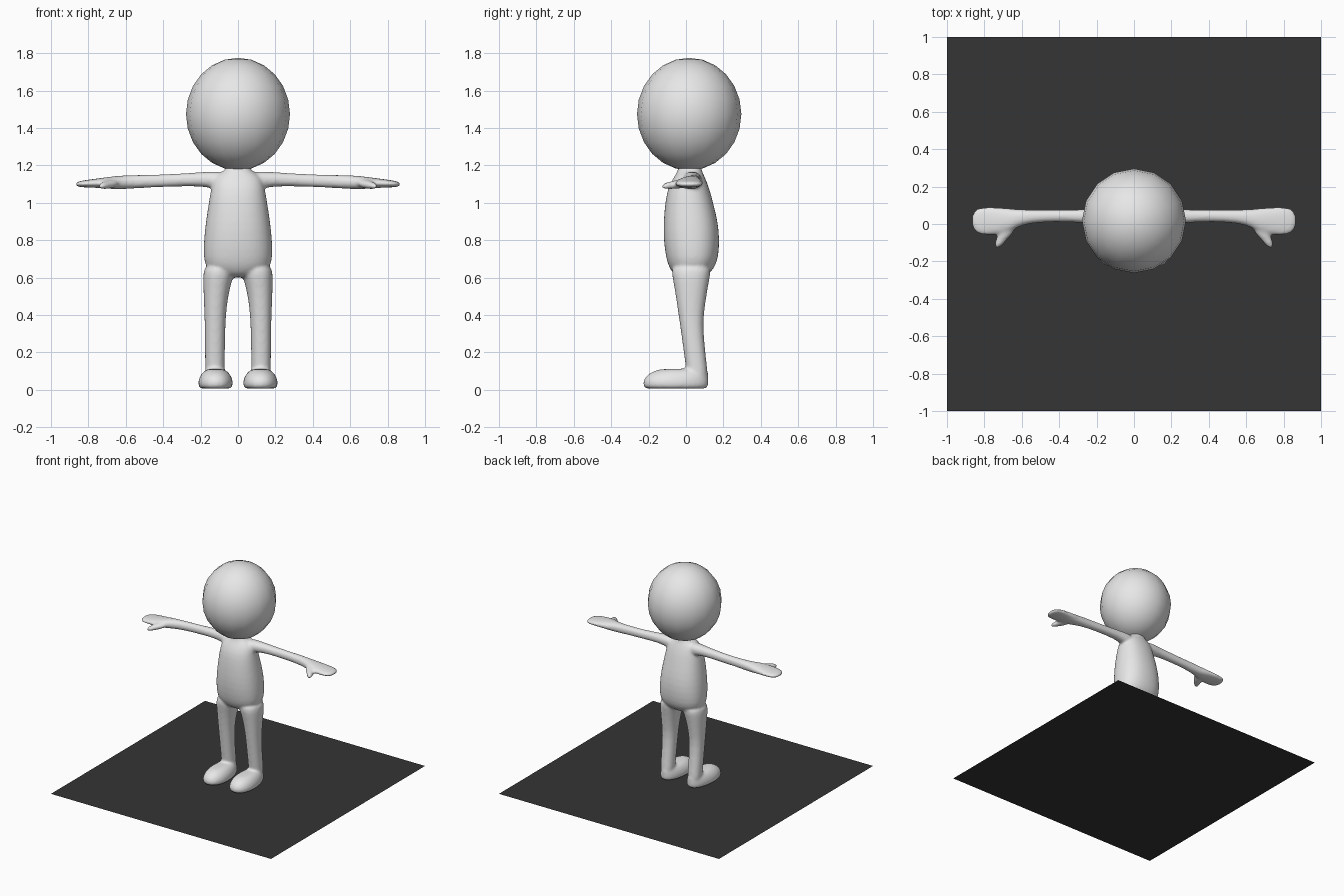
import bpy, bmesh, math
from mathutils import Vector

if "Cube" in bpy.data.objects:
    bpy.data.objects.remove(bpy.data.objects["Cube"])

def material(name, v):
    m = bpy.data.materials.new(name)
    m.diffuse_color = (v, v, v, 1)
    m.use_nodes = True
    m.node_tree.nodes["Principled BSDF"].inputs["Base Color"].default_value = m.diffuse_color
    return m

light = material("light grey", 0.8)
dark = material("dark grey", 0.035)

def finish(bm, name, mat):
    bmesh.ops.recalc_face_normals(bm, faces=bm.faces[:])
    me = bpy.data.meshes.new(name)
    bm.to_mesh(me)
    bm.free()
    me.materials.append(mat)
    ob = bpy.data.objects.new(name, me)
    bpy.context.collection.objects.link(ob)
    return ob

def loft(bm, rings, u, v, p=2.0, n=20):
    """Closed tube through rings (centre, radius along u, radius along v)."""
    u, v = Vector(u), Vector(v)
    loops = []
    for c, ru, rv in rings:
        loop = []
        for i in range(n):
            a = 2 * math.pi * i / n
            ca, sa = math.cos(a), math.sin(a)
            x = math.copysign(abs(ca) ** (2 / p), ca) * ru
            y = math.copysign(abs(sa) ** (2 / p), sa) * rv
            loop.append(bm.verts.new(Vector(c) + u * x + v * y))
        loops.append(loop)
    for a, b in zip(loops, loops[1:]):
        for i in range(n):
            j = (i + 1) % n
            bm.faces.new((a[i], a[j], b[j], b[i]))
    bm.faces.new(loops[0][::-1])
    bm.faces.new(loops[-1])
    return [q for l in loops for q in l]

X, Y, Z = (1, 0, 0), (0, 1, 0), (0, 0, 1)
body = bmesh.new()

# torso and neck: z, half width, front y, back y
torso = [(0.60, .05, -.03, .08), (0.615, .11, -.065, .12), (0.65, .172, -.09, .152),
         (0.70, .187, -.108, .174), (0.80, .185, -.122, .182), (0.90, .174, -.122, .172),
         (1.00, .158, -.113, .147), (1.08, .145, -.098, .125), (1.13, .133, -.07, .105),
         (1.16, .10, -.05, .09), (1.175, .065, -.044, .084), (1.22, .06, -.04, .08)]
loft(body, [((0, (f + b) / 2, z), w, (b - f) / 2) for z, w, f, b in torso], X, Y, 2.3)

for s in (-1, 1):
    # leg: z, inner x, outer x, front y, back y
    leg = [(0.05, .07, .175, .01, .118), (0.10, .07, .176, .0, .116), (0.20, .07, .177, -.012, .104),
           (0.35, .067, .178, -.033, .090), (0.45, .06, .182, -.048, .102), (0.55, .042, .186, -.063, .118),
           (0.61, .022, .188, -.076, .130), (0.68, .01, .18, -.08, .14)]
    loft(body, [((s * (i + o) / 2, (f + b) / 2, z), (o - i) / 2, (b - f) / 2)
                for z, i, o, f, b in leg], X, Y, 2.2)

    # foot: z, half width, front y, back y
    foot = [(0.006, .07, -.205, .095), (0.008, .09, -.225, .118), (0.03, .098, -.233, .123),
            (0.06, .093, -.227, .122), (0.085, .08, -.203, .121), (0.105, .06, -.165, .118),
            (0.113, .035, -.12, .09)]
    for q in loft(body, [((0, (f + b) / 2, z), w, (b - f) / 2) for z, w, f, b in foot], X, Y, 2.3):
        q.co.x = q.co.x * (1 - .2 * max(0, (q.co.y + .08) / .2)) + s * .12

    # arm and hand: x, y low, y high, z low, z high
    arm = [(.06, -.03, .09, 1.06, 1.168), (.13, -.015, .085, 1.075, 1.168), (.20, .0, .080, 1.09, 1.164),
           (.35, .012, .077, 1.086, 1.153), (.50, .010, .076, 1.080, 1.150), (.60, -.004, .078, 1.073, 1.147),
           (.65, -.035, .082, 1.071, 1.144), (.70, -.053, .088, 1.076, 1.137), (.76, -.060, .093, 1.080, 1.129),
           (.82, -.060, .092, 1.082, 1.121), (.85, -.045, .078, 1.084, 1.115), (.868, -.015, .05, 1.090, 1.108)]
    loft(body, [((s * x, (a + b) / 2, (c + d) / 2), (b - a) / 2, (d - c) / 2)
                for x, a, b, c, d in arm], Y, Z, 2.2)

    # thumb
    thumb = [((s * .67, .0, 1.105), .05, .026), ((s * .69, -.045, 1.099), .037, .024),
             ((s * .713, -.085, 1.093), .026, .021), ((s * .73, -.115, 1.089), .018, .017),
             ((s * .737, -.128, 1.088), .009, .009)]
    loft(body, thumb, (.9, .44 * s, 0), Z)

ob = finish(body, "body", light)
# round the parts, then fuse them into one skin
ob.modifiers.new("round", 'SUBSURF').levels = 1
r = ob.modifiers.new("fuse", 'REMESH')
r.mode = 'VOXEL'
r.voxel_size = 0.009
r.use_smooth_shade = True
sm = ob.modifiers.new("blend", 'SMOOTH')
sm.factor = 0.5
sm.iterations = 8
for p in ob.data.polygons:
    p.use_smooth = True

# head: faceted outline, smooth shading
bm = bmesh.new()
bmesh.ops.create_uvsphere(bm, u_segments=16, v_segments=12, radius=1)
for q in bm.verts:
    q.co = Vector((q.co.x * .278, q.co.y * .279 + .017, q.co.z * .301 + 1.474))
head = finish(bm, "head", light)
for p in head.data.polygons:
    p.use_smooth = True

# square base sheet
bm = bmesh.new()
bmesh.ops.create_grid(bm, x_segments=1, y_segments=1, size=1)
finish(bm, "base_sheet", dark)
